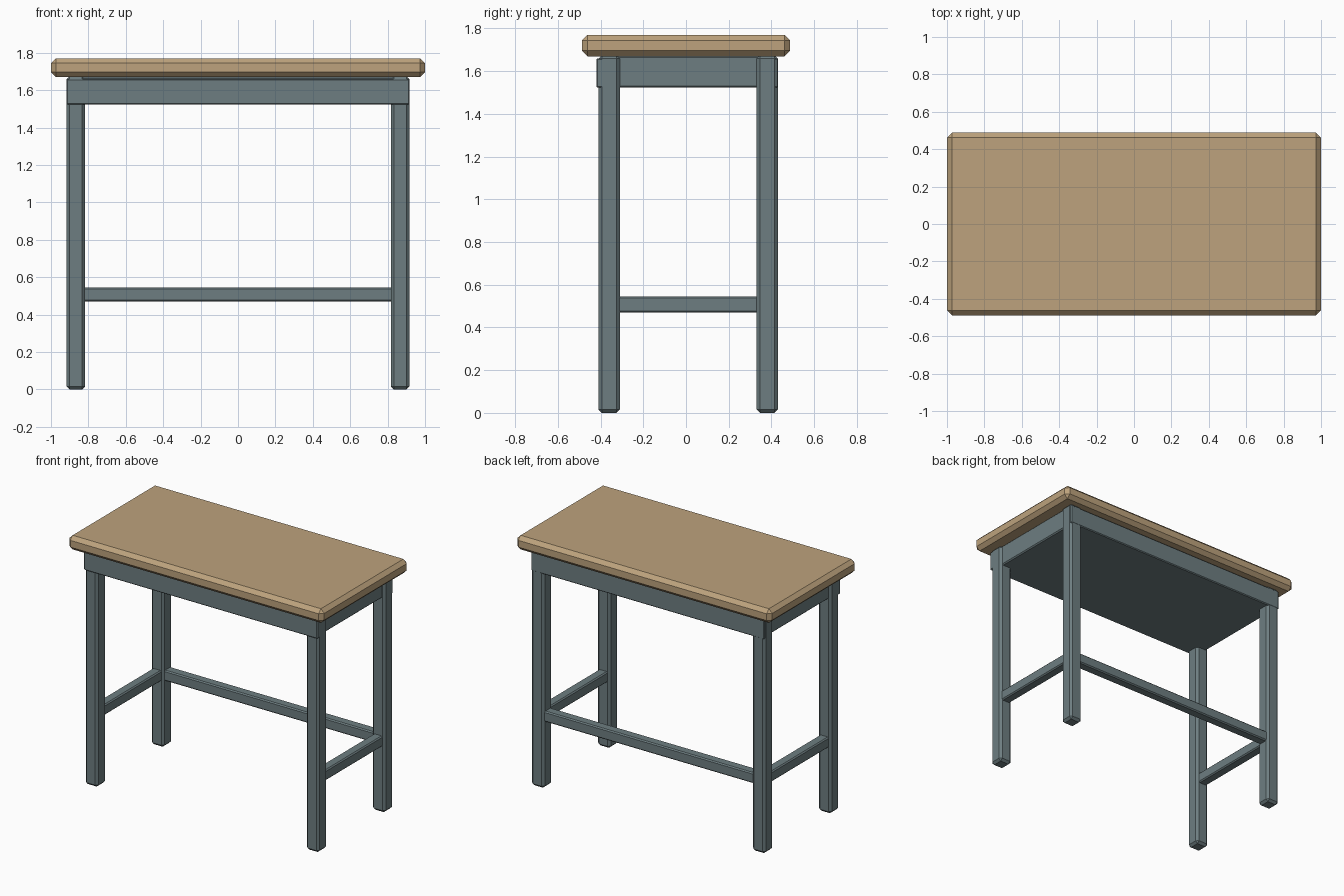
import bpy
import bmesh

cube = bpy.data.objects.get("Cube")
if cube:
    bpy.data.objects.remove(cube, do_unlink=True)


def make_material(name, rgb):
    mat = bpy.data.materials.new(name)
    color = (*rgb, 1.0)
    mat.diffuse_color = color
    mat.use_nodes = True
    mat.node_tree.nodes["Principled BSDF"].inputs["Base Color"].default_value = color
    return mat


wood = make_material("light_wood", (0.51, 0.365, 0.205))
paint = make_material("grey_paint", (0.155, 0.208, 0.22))


def chamfered_box(name, xs, ys, zs, chamfer, mat):
    """Box spanning the given ranges, with a flat chamfer on every edge."""
    bm = bmesh.new()
    bmesh.ops.create_cube(bm, size=1)
    for v in bm.verts:
        for axis, (low, high) in enumerate((xs, ys, zs)):
            v.co[axis] = high if v.co[axis] > 0 else low
    bmesh.ops.bevel(bm, geom=bm.edges[:], offset=chamfer, segments=1,
                    affect='EDGES', clamp_overlap=True)
    mesh = bpy.data.meshes.new(name)
    bm.to_mesh(mesh)
    bm.free()
    mesh.materials.append(mat)
    obj = bpy.data.objects.new(name, mesh)
    bpy.context.collection.objects.link(obj)
    return obj


def mirrored(span, side):
    return tuple(sorted(side * value for value in span))


# Shared dimensions
top_z = (1.67, 1.77)
leg_x = (0.817, 0.917)
front_y = (-0.41, -0.31)
back_y = (0.33, 0.43)
apron_z = (1.523, 1.66)
rail_z = (0.47, 0.545)

# Worktop
chamfered_box("table_top", (-1, 1), (-0.488, 0.488), top_z, 0.026, wood)

# Legs and side rails
for side, label in ((1, "left"), (-1, "right")):
    x_span = mirrored(leg_x, side)
    for ys, place in ((front_y, "front"), (back_y, "back")):
        chamfered_box(f"{place}_{label}_leg", x_span, ys, (0, 1.675), 0.016, paint)
    chamfered_box(f"{label}_rail", mirrored((0.832, 0.902), side),
                  (front_y[1] - 0.02, back_y[0] + 0.02), rail_z, 0.008, paint)

# Back rail
chamfered_box("back_rail", (-0.835, 0.835), (0.345, 0.415), rail_z, 0.008, paint)

# Closed box under the worktop, with front and back boards across the legs
chamfered_box("under_box", (-0.9, 0.9), (-0.4, 0.415), (1.523, 1.672), 0.008, paint)
chamfered_box("front_board", (-0.917, 0.917), (-0.42, -0.38), apron_z, 0.006, paint)
chamfered_box("back_board", (-0.915, 0.915), (0.39, 0.431), apron_z, 0.006, paint)
